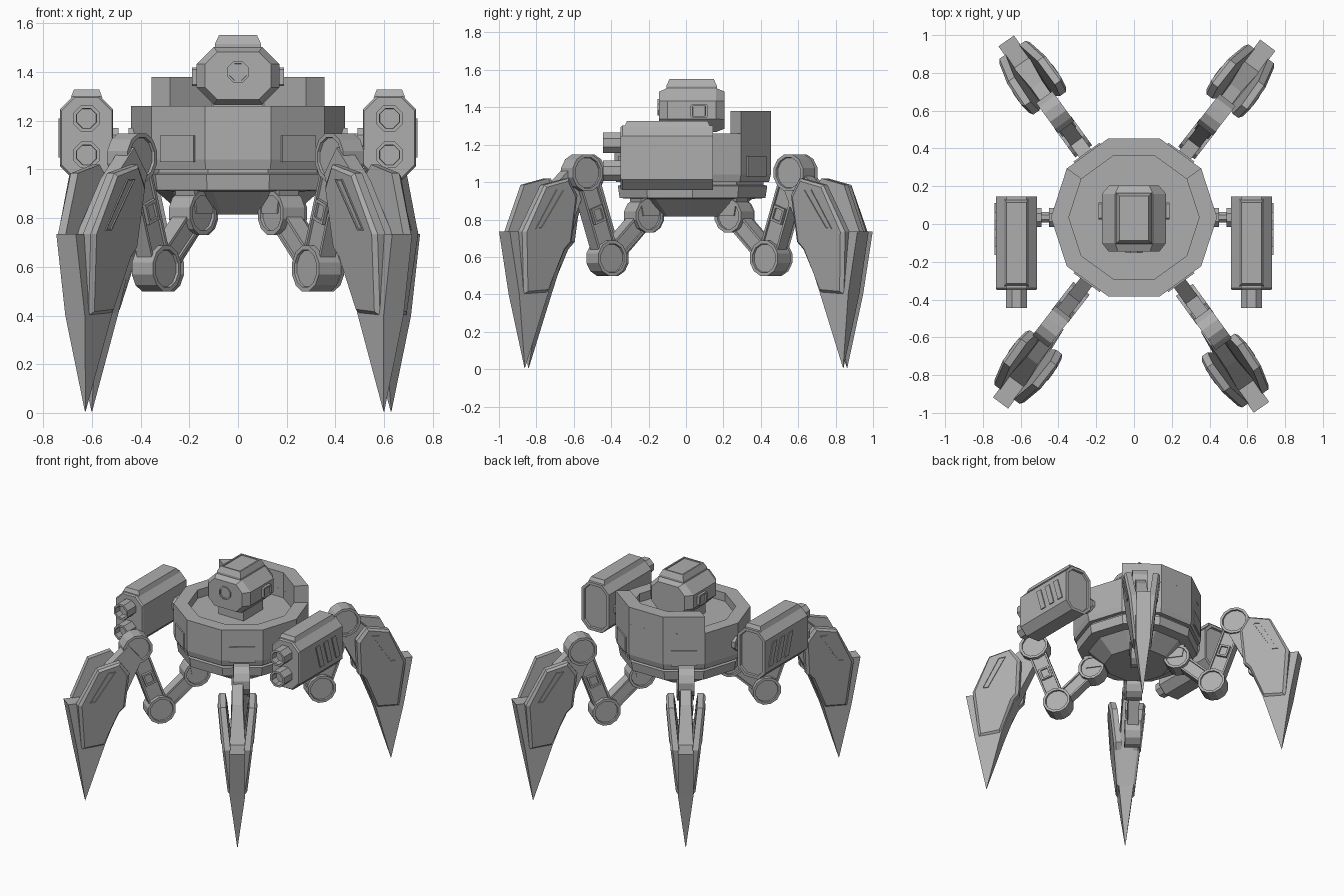
import bpy, bmesh
from math import sin, cos, radians, pi, hypot

if "Cube" in bpy.data.objects:
    bpy.data.objects.remove(bpy.data.objects["Cube"], do_unlink=True)

GREY = (0.42, 0.42, 0.42, 1)
mat = bpy.data.materials.new("plain grey")
mat.use_nodes = True
mat.diffuse_color = GREY
mat.node_tree.nodes["Principled BSDF"].inputs["Base Color"].default_value = GREY


def loft(name, rings, inset=None, caps="both"):
    """Skin rings of points, close the ends, optionally recess the end faces."""
    bm = bmesh.new()
    rows = [[bm.verts.new(p) for p in ring] for ring in rings]
    n = len(rows[0])
    for a, b in zip(rows, rows[1:]):
        for i in range(n):
            j = (i + 1) % n
            bm.faces.new((a[i], a[j], b[j], b[i]))
    first = bm.faces.new(rows[0][::-1])
    last = bm.faces.new(rows[-1])
    bmesh.ops.recalc_face_normals(bm, faces=bm.faces[:])
    if inset:
        width, depth = inset
        for f in {"both": [first, last], "last": [last]}[caps]:
            bmesh.ops.inset_region(bm, faces=[f], thickness=width)
            # Second, steeper ring makes a crisp recess
            bmesh.ops.inset_region(bm, faces=[f], thickness=width * 0.1)
            bmesh.ops.translate(bm, verts=f.verts[:], vec=f.normal * -depth)
    mesh = bpy.data.meshes.new(name)
    bm.to_mesh(mesh)
    bm.free()
    mesh.materials.append(mat)
    ob = bpy.data.objects.new(name, mesh)
    bpy.context.collection.objects.link(ob)


def ngon(n, r, start=0.0):
    return [(r * cos(start + 2 * pi * i / n), r * sin(start + 2 * pi * i / n)) for i in range(n)]


def octagon(cx, cz, hx, hz, c):
    """Rectangle with cut corners."""
    pts = [(hx, hz - c), (hx - c, hz), (c - hx, hz), (-hx, hz - c),
           (-hx, c - hz), (c - hx, -hz), (hx - c, -hz), (hx, c - hz)]
    return [(cx + x, cz + z) for x, z in pts]


def rect(hx, hy, z, cy=0.0, cx=0.0):
    return [(cx + hx, cy + hy, z), (cx - hx, cy + hy, z), (cx - hx, cy - hy, z), (cx + hx, cy - hy, z)]


def along_y(pts, y):
    return [(x, y, z) for x, z in pts]


def radial(deg, cy=0.0):
    """Frame with r outward, p sideways and z up."""
    c, s = cos(radians(deg)), sin(radians(deg))
    return lambda r, p, z: (r * c - p * s, cy + r * s + p * c, z)


# Ten-sided hull
BY = 0.035
profile = [(0.225, 0.815), (0.335, 0.91), (0.41, 0.915), (0.42, 0.98), (0.40, 0.985), (0.40, 1.0),
           (0.43, 1.0), (0.44, 1.04), (0.44, 1.26), (0.345, 1.26), (0.345, 1.20)]
loft("hull", [[(x, y + BY, z) for x, y in ngon(10, r)] for r, z in profile])

# Raised rear wall on three sides
arc = [radians(36 * k) for k in range(1, 5)]
wall = [(0.44 * cos(a), BY + 0.44 * sin(a)) for a in arc]
wall += [(0.345 * cos(a), BY + 0.345 * sin(a)) for a in arc[::-1]]
loft("rear_wall", [[(x, y, z) for x, y in wall] for z in (1.2601, 1.38)])

# Panels on the diagonal sides
for deg in (54, 126, 234, 306):
    f = radial(deg, BY)
    loft("hull_panel", [[f(r, -0.085, 1.03), f(r, 0.085, 1.03), f(r, 0.085, 1.14), f(r, -0.085, 1.14)]
                        for r in (0.40, 0.427)])

# Head
loft("neck", [rect(0.10, 0.11, z, 0.03) for z in (1.19, 1.3)])
HZ = 1.385
loft("head", [along_y(octagon(0, HZ, w, h, c), y) for w, h, c, y in
              ((0.135, 0.098, 0.05, -0.145), (0.17, 0.118, 0.07, -0.10),
               (0.17, 0.118, 0.07, 0.16), (0.13, 0.10, 0.05, 0.205))])
loft("head_lens", [along_y([(x, z + 1.40) for x, z in ngon(8, 0.048, pi / 8)], y)
                   for y in (-0.13, -0.153)], (0.01, 0.006), "last")
loft("head_cap", [rect(0.095, 0.135, 1.49, 0.03), rect(0.095, 0.135, 1.515, 0.03),
                  rect(0.078, 0.118, 1.552, 0.03)], (0.015, 0.006), "last")
for s in (-1, 1):
    loft("head_ear", [[(s * x, y, z) for y, z in octagon(0.07, 1.38, 0.045, 0.038, 0.008)]
                      for x in (0.15, 0.188)], (0.012, 0.01), "last")

# Side weapon pods
for s in (-1, 1):
    px = s * 0.622
    loft("pod", [along_y(octagon(px, 1.13, w, h, 0.055), y) for w, h, y in
                 ((0.104, 0.165, -0.35), (0.109, 0.172, -0.34), (0.109, 0.172, 0.145))],
         (0.022, 0.015), "last")
    loft("pod_top", [rect(0.065, 0.23, 1.295, -0.10, px), rect(0.052, 0.215, 1.328, -0.10, px)])
    for z in (1.06, 1.21):
        loft("barrel", [along_y([(px + x, z + v) for x, v in ngon(8, 0.059, pi / 8)], y)
                        for y in (-0.33, -0.445)], (0.015, 0.05), "last")
    for k in range(3):
        y = -0.165 + 0.09 * k
        slash = [(y, 1.21), (y + 0.045, 1.21), (y + 0.095, 1.05), (y + 0.05, 1.05)]
        loft("pod_vent", [[(s * x, v, z) for v, z in slash] for x in (0.729, 0.738)])
    # Mounting arm
    for name, r, x0, x1 in (("pod_arm", 0.03, 0.40, 0.53), ("pod_flange", 0.055, 0.49, 0.515),
                            ("hull_flange", 0.055, 0.41, 0.45)):
        loft(name, [[(s * x, BY + u, 1.12 + v) for u, v in ngon(8, r, pi / 8)] for x in (x0, x1)])


# Legs
HIP, LOW, KNEE = (0.303, 0.82), (0.547, 0.593), (0.71, 1.05)
blade = [(0.67, 0.98), (0.76, 1.09), (0.90, 0.96), (1.04, 0.735), (1.182, 0.735),
         (1.12, 0.40), (1.05, 0.005), (0.93, 0.41), (0.83, 0.66)]
plate = [(0.845, 1.02), (1.0, 0.985), (1.125, 0.735), (1.09, 0.40), (0.94, 0.41),
         (0.84, 0.64), (0.80, 0.68), (0.78, 0.93)]
slot = [(0.88, 0.96), (0.93, 0.96), (1.05, 0.75), (1.01, 0.75)]


def joint(name, f, centre, radius, half):
    pts = ngon(12, radius, pi / 12)
    loft(name, [[f(centre[0] + x, p, centre[1] + z) for x, z in pts] for p in (-half, half)],
         (0.018, 0.012))


def link(name, f, a, b, height, half):
    dr, dz = b[0] - a[0], b[1] - a[1]
    d = hypot(dr, dz)
    nr, nz = -dz / d * height / 2, dr / d * height / 2
    pts = [(a[0] + nr, a[1] + nz), (b[0] + nr, b[1] + nz), (b[0] - nr, b[1] - nz), (a[0] - nr, a[1] - nz)]
    loft(name, [[f(r, p, z) for r, z in pts] for p in (-half, half)], (0.018, 0.01))


def between(a, b, t):
    return (a[0] + (b[0] - a[0]) * t, a[1] + (b[1] - a[1]) * t)


def inner(z):
    return 0.04 + 0.12 * max(0, z - 0.7)


def outer(z):
    return 0.062 + 0.11 * (z - 0.4)


# Each leg: direction of the joints, then of the foot
for leg, joint_deg, foot_deg in (("back_left", 52.2, 53.2), ("back_right", 126, 124.9),
                                 ("front_right", 232.2, 233.3), ("front_left", 306, 304.8)):
    # Joints and links
    f = radial(joint_deg, 0.018)
    loft(leg + "_hip_mount", [[f(r, -0.05, z), f(r, 0.05, z), f(r + 0.12, 0.05, z), f(r + 0.12, -0.05, z)]
                              for r, z in ((0.22, 0.82), (0.24, 0.93))])
    joint(leg + "_hip", f, HIP, 0.092, 0.055)
    joint(leg + "_lower_knee", f, LOW, 0.097, 0.055)
    joint(leg + "_upper_knee", f, KNEE, 0.102, 0.053)
    link(leg + "_thigh", f, HIP, LOW, 0.10, 0.038)
    link(leg + "_shank", f, LOW, KNEE, 0.12, 0.038)
    link(leg + "_shank_clamp", f, between(LOW, KNEE, 0.42), between(LOW, KNEE, 0.6), 0.075, 0.046)

    # Pointed foot, narrowing to its tip and towards the knee
    f = radial(foot_deg)
    loft(leg + "_foot", [[f(r, s * (0.035 if z > 0.8 else 0.05 * min(1, z / 0.4 + 0.02)), z)
                          for r, z in blade] for s in (-1, 1)])
    # Flared armour with a slot on both sides of the foot
    for s in (-1, 1):
        face = [(0.95 + (r - 0.95) * 0.88, 0.72 + (z - 0.72) * 0.95) for r, z in plate]
        loft(leg + "_armour", [[f(r, s * inner(z), z) for r, z in plate],
                               [f(r, s * (outer(z) - 0.015), z) for r, z in plate],
                               [f(r, s * outer(z), z) for r, z in face]])
        loft(leg + "_armour_slot", [[f(r, s * (outer(z) + d), z) for r, z in slot]
                                    for d in (-0.015, 0.006)], (0.007, 0.012), "last")
